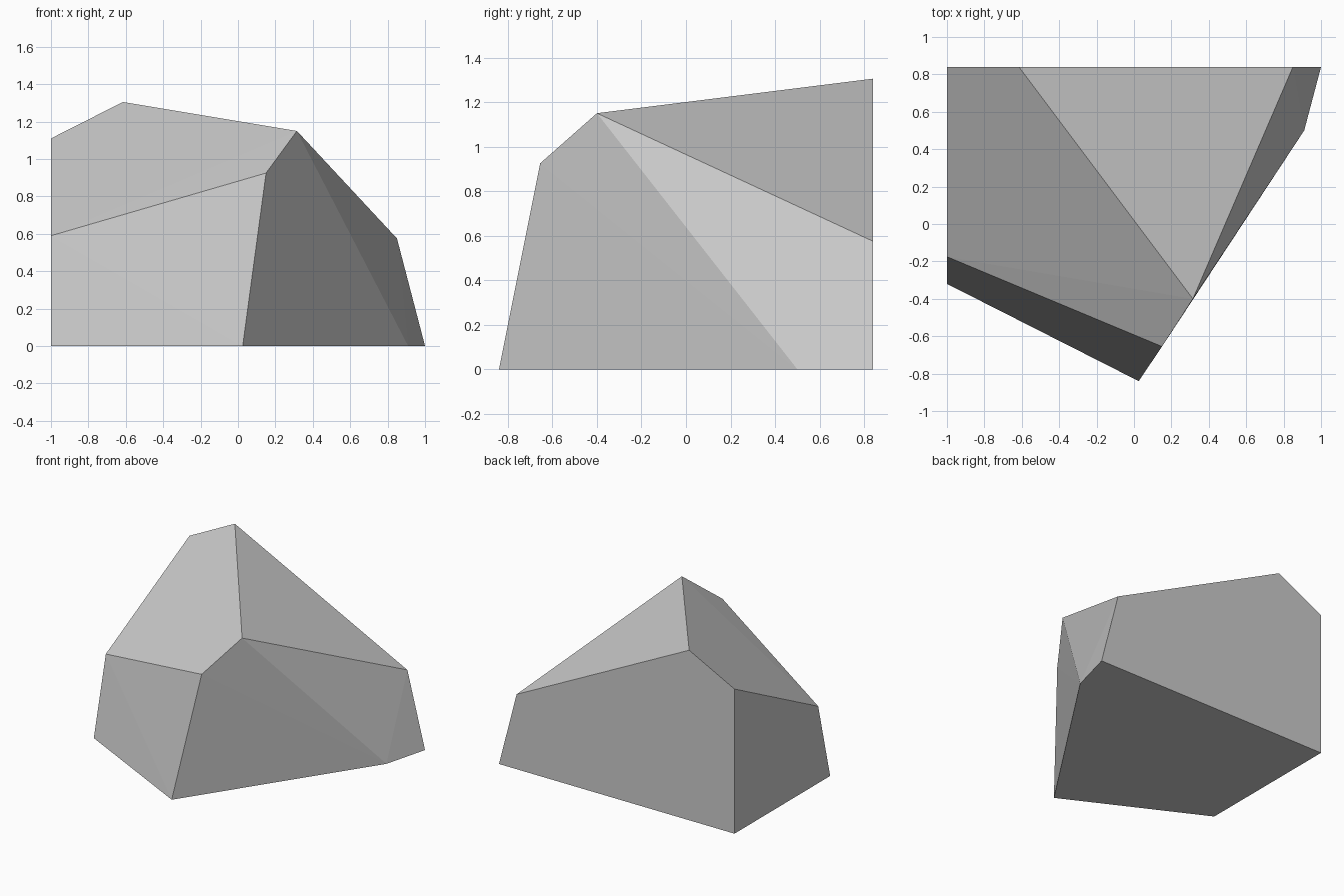
import bpy
import bmesh
import math

if "Cube" in bpy.data.objects:
    bpy.data.objects.remove(bpy.data.objects["Cube"], do_unlink=True)

# Plain stone colour
stone = bpy.data.materials.new("stone_grey")
stone.use_nodes = True
grey = (0.6, 0.6, 0.6, 1)
stone.diffuse_color = grey
stone.node_tree.nodes["Principled BSDF"].inputs["Base Color"].default_value = grey

# Corners of the boulder: flat base, sloping crown, flat back and side
base = [(-1, -0.32, 0), (0.025, -0.84, 0), (0.91, 0.5, 0), (1, 0.84, 0), (-1, 0.84, 0)]
crown = [(-1, -0.175, 0.59), (0.15, -0.655, 0.925), (0.315, -0.4, 1.15)]
back = [(0.885, 0.84, 0.43), (0.85, 0.84, 0.575), (-0.615, 0.84, 1.305), (-1, 0.84, 1.11)]

# Chiselled convex body
bm = bmesh.new()
for corner in base + crown + back:
    bm.verts.new(corner)
bmesh.ops.convex_hull(bm, input=bm.verts[:])
bmesh.ops.dissolve_limit(bm, angle_limit=math.radians(0.5),
                         verts=bm.verts[:], edges=bm.edges[:])
bmesh.ops.recalc_face_normals(bm, faces=bm.faces[:])

mesh = bpy.data.meshes.new("boulder")
bm.to_mesh(mesh)
bm.free()
mesh.materials.append(stone)
boulder = bpy.data.objects.new("boulder", mesh)
bpy.context.collection.objects.link(boulder)
